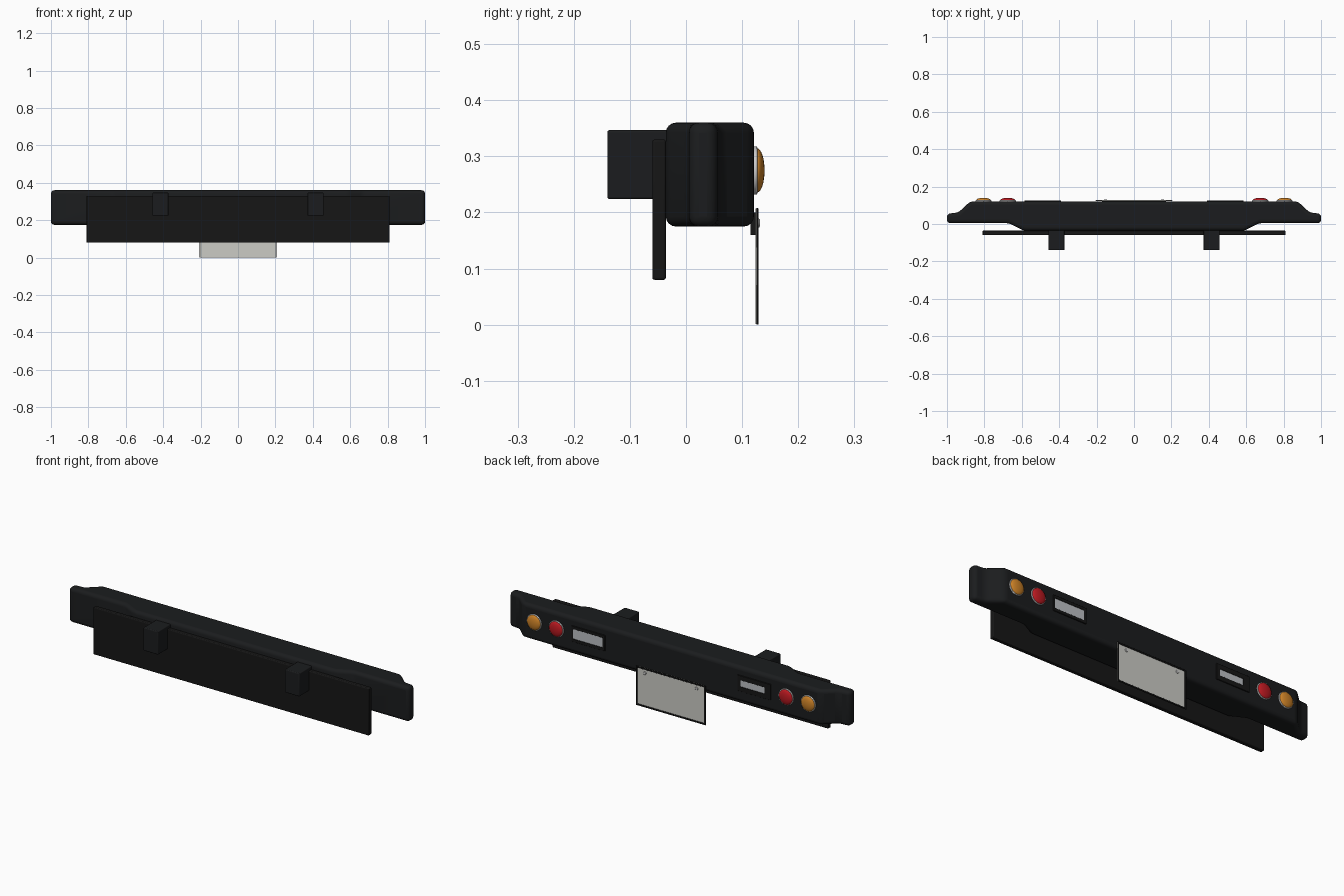
import bpy, bmesh, math
from mathutils import Matrix

if "Cube" in bpy.data.objects:
    bpy.data.objects.remove(bpy.data.objects["Cube"])


def material(name, rgb):
    m = bpy.data.materials.new(name)
    m.diffuse_color = (*rgb, 1)
    m.use_nodes = True
    m.node_tree.nodes["Principled BSDF"].inputs["Base Color"].default_value = m.diffuse_color
    return m


BLACK = material("black_plastic", (0.011, 0.012, 0.013))
DARK = material("dark_steel", (0.008, 0.008, 0.008))
WHITE = material("pale_plate", (0.6, 0.6, 0.56))
LENS = material("clear_lens", (0.5, 0.52, 0.55))
CHROME = material("bright_trim", (0.7, 0.7, 0.7))
RED = material("red_lens", (0.5, 0.01, 0.015))
AMBER = material("amber_lens", (0.6, 0.22, 0.02))


def finish(name, bm, mat, bevel=0, segments=3, smooth=True):
    bmesh.ops.recalc_face_normals(bm, faces=bm.faces)
    me = bpy.data.meshes.new(name)
    bm.to_mesh(me)
    bm.free()
    me.materials.append(mat)
    ob = bpy.data.objects.new(name, me)
    bpy.context.collection.objects.link(ob)
    if bevel:
        b = ob.modifiers.new("bevel", 'BEVEL')
        b.width, b.segments = bevel, segments
        b.limit_method, b.angle_limit = 'ANGLE', math.radians(20)
    if smooth:
        bpy.ops.object.select_all(action='DESELECT')
        bpy.context.view_layer.objects.active = ob
        ob.select_set(True)
        bpy.ops.object.shade_smooth_by_angle(angle=math.radians(35))
    return ob


def prism(name, profile, lo, hi, axis, mat, **kw):
    """Extrude a 2D profile along z (profile xy) or y (profile xz)."""
    bm = bmesh.new()
    pt = (lambda a, b: (a, b, lo)) if axis == 'z' else (lambda a, b: (a, lo, b))
    f = bm.faces.new([bm.verts.new(pt(a, b)) for a, b in profile])
    r = bmesh.ops.extrude_face_region(bm, geom=[f])
    d = (0, 0, hi - lo) if axis == 'z' else (0, hi - lo, 0)
    verts = [v for v in r['geom'] if isinstance(v, bmesh.types.BMVert)]
    bmesh.ops.translate(bm, verts=verts, vec=d)
    return finish(name, bm, mat, **kw)


def box(name, x0, x1, y0, y1, z0, z1, mat, **kw):
    return prism(name, [(x0, z0), (x1, z0), (x1, z1), (x0, z1)], y0, y1, 'y', mat, **kw)


def frame(name, outer, inner, y0, y1, mat):
    """Rectangular rim; outer and inner are (x0, x1, z0, z1)."""
    bm = bmesh.new()
    rings = []
    for (x0, x1, z0, z1), y in ((outer, y0), (outer, y1), (inner, y1), (inner, y0)):
        rings.append([bm.verts.new(p) for p in
                      ((x0, y, z0), (x1, y, z0), (x1, y, z1), (x0, y, z1))])
    for k in range(4):
        a, b = rings[k], rings[(k + 1) % 4]
        for i in range(4):
            j = (i + 1) % 4
            bm.faces.new((a[i], a[j], b[j], b[i]))
    return finish(name, bm, mat, bevel=0.0012, segments=1)


def disc(name, x, z, y0, y1, r, mat, bevel=0):
    n = 32
    ring = [(x + r * math.cos(2 * math.pi * i / n), z + r * math.sin(2 * math.pi * i / n))
            for i in range(n)]
    return prism(name, ring, y0, y1, 'y', mat, bevel=bevel, segments=2)


def dome(name, x, y, z, r, depth, mat):
    bm = bmesh.new()
    bmesh.ops.create_uvsphere(bm, u_segments=32, v_segments=16, radius=1)
    bmesh.ops.transform(bm, verts=bm.verts, matrix=Matrix.Translation((x, y, z))
                        @ Matrix.Diagonal((r, depth, r, 1)) @ Matrix.Rotation(math.pi / 2, 4, 'X'))
    return finish(name, bm, mat)


# bumper beam: mirrored plan outline, extruded and rounded
half = [(0.59, -0.036), (0.67, 0.005), (1.0, 0.005), (1.0, 0.055), (0.94, 0.061), (0.875, 0.121)]
outline = half + [(-x, y) for x, y in reversed(half)]
prism("bumper_beam", outline, 0.175, 0.36, 'z', BLACK, bevel=0.018, segments=4)

# backing plate on the vehicle side
box("backing_plate", -0.81, 0.81, -0.06, -0.036, 0.08, 0.33, DARK, bevel=0.004)

for s, side in ((-1, "left"), (1, "right")):
    # mounting brackets
    box(f"bracket_{side}", s * 0.415 - 0.043, s * 0.415 + 0.043, -0.14, -0.03,
        0.224, 0.347, BLACK, bevel=0.004)
    # round lamps
    for x, colour, mat in ((0.805, "amber", AMBER), (0.675, "red", RED)):
        disc(f"{colour}_lamp_rim_{side}", s * x, 0.275, 0.117, 0.127, 0.043, CHROME, bevel=0.002)
        dome(f"{colour}_lamp_{side}", s * x, 0.1265, 0.275, 0.0395, 0.0135, mat)
    # reversing lamp, with the smaller lens on the left
    cx, hw, hh = s * 0.487, 0.098, 0.042
    lx, lw, lh = (0.49, 0.086, 0.026) if s > 0 else (-0.478, 0.07, 0.017)
    frame(f"reverse_lamp_housing_{side}", (cx - hw, cx + hw, 0.275 - hh, 0.275 + hh),
          (lx - lw, lx + lw, 0.275 - lh, 0.275 + lh), 0.115, 0.126, DARK)
    box(f"reverse_lamp_lens_{side}", lx - lw, lx + lw, 0.115, 0.1235,
        0.275 - lh, 0.275 + lh, LENS)
    # plate screws
    disc(f"plate_screw_{side}", s * 0.152, 0.181, 0.124, 0.1315, 0.008, CHROME, bevel=0.002)

# registration plate, its rim and its mount
box("number_plate", -0.204, 0.204, 0.1235, 0.127, 0.001, 0.207, WHITE)
frame("number_plate_rim", (-0.205, 0.205, 0, 0.208), (-0.196, 0.196, 0.009, 0.199),
      0.125, 0.1295, DARK)
box("plate_mount", -0.17, 0.17, 0.115, 0.1235, 0.16, 0.2, DARK)
